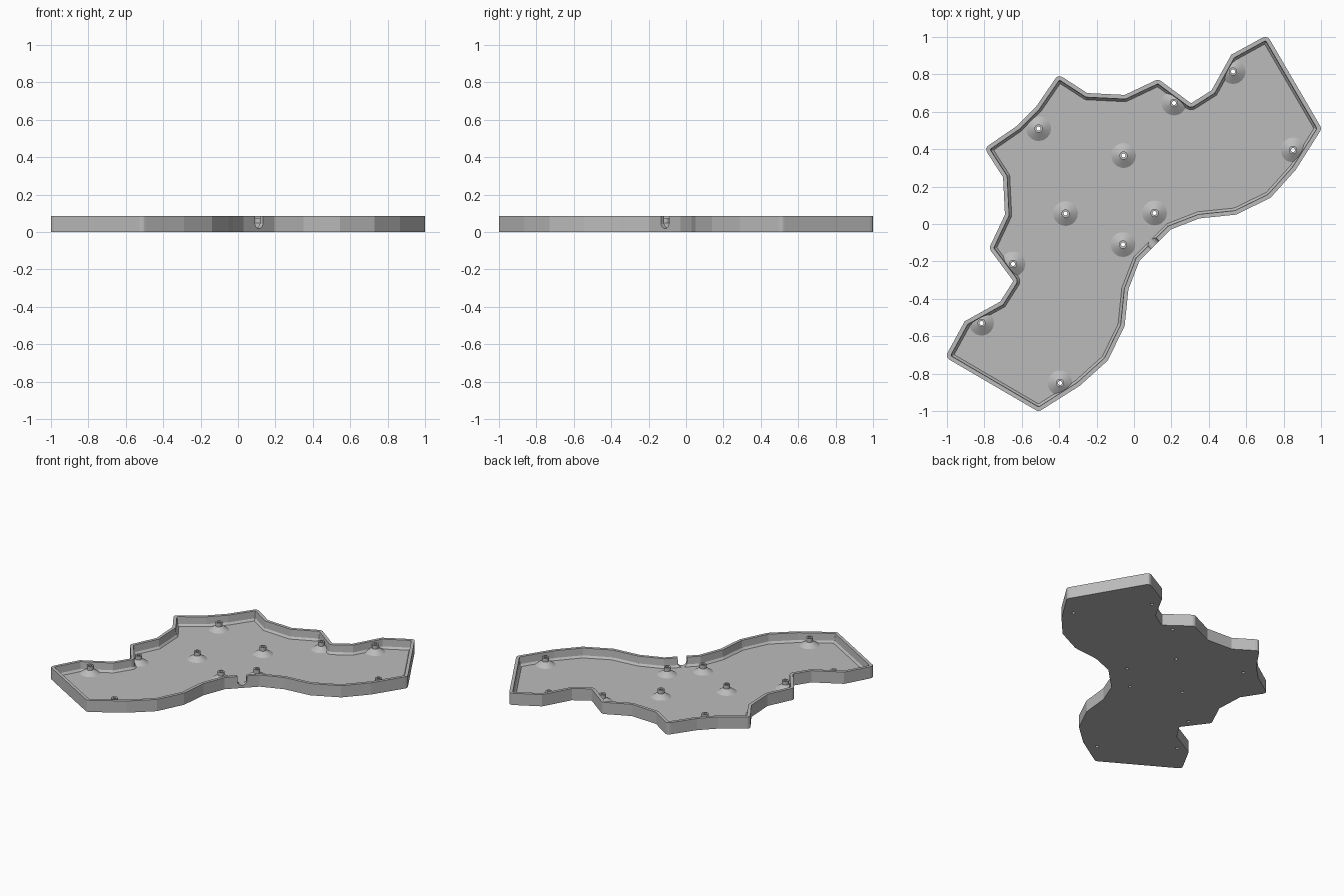
import bpy, bmesh, math
from mathutils import Vector, Matrix

if "Cube" in bpy.data.objects:
    bpy.data.objects.remove(bpy.data.objects["Cube"])

HEIGHT, FLOOR = 0.085, 0.02
grey = bpy.data.materials.new("plain grey")
grey.diffuse_color = (0.5, 0.5, 0.5, 1)
grey.use_nodes = True
grey.node_tree.nodes["Principled BSDF"].inputs["Base Color"].default_value = grey.diffuse_color

# Half of the outline, clockwise; the other half is mirrored across y = -x
half = [(-0.525, 0.625), (-0.405, 0.80), (-0.25, 0.70), (-0.05, 0.69), (0.13, 0.775),
        (0.305, 0.645), (0.415, 0.715), (0.52, 0.905), (0.712, 1.01), (1.004, 0.51),
        (0.865, 0.29), (0.73, 0.14), (0.545, 0.05), (0.35, 0.03), (0.195, -0.03)]
corners = [Vector(p) for p in half + [(-y, -x) for x, y in reversed(half)]]


def outline(inset, radius=0.03, steps=4):
    """Outline moved inward by inset, with rounded corners."""
    pts, n = [], len(corners)
    for i, p in enumerate(corners):
        d1 = (p - corners[i - 1]).normalized()
        d2 = (corners[(i + 1) % n] - p).normalized()
        n1, n2 = Vector((d1.y, -d1.x)), Vector((d2.y, -d2.x))   # inward normals
        q = p + (n1 + n2) * (inset / (1 + n1.dot(n2)))
        turn = d1.angle(d2)
        convex = d1.cross(d2) < 0
        if turn < math.radians(40):
            pts.append(q)
            continue
        r = max(radius - inset, 0.006) if convex else 0.012 + inset
        t = r * math.tan(turn / 2)
        a, b = q - d1 * t, q + d2 * t
        for k in range(steps + 1):
            f = k / steps
            pts.append(a * (1 - f) ** 2 + q * 2 * f * (1 - f) + b * f * f)
    return pts


def make_object(name, bm):
    bmesh.ops.recalc_face_normals(bm, faces=bm.faces)
    me = bpy.data.meshes.new(name)
    bm.to_mesh(me)
    bm.free()
    ob = bpy.data.objects.new(name, me)
    bpy.context.collection.objects.link(ob)
    me.materials.append(grey)
    return ob


def stacked(name, levels):
    """Solid made of outline loops given as (inset, z)."""
    bm = bmesh.new()
    loops = [[bm.verts.new((p.x, p.y, z)) for p in outline(i)] for i, z in levels]
    for a, b in zip(loops, loops[1:]):
        for k in range(len(a)):
            j = (k + 1) % len(a)
            bm.faces.new((a[k], a[j], b[j], b[k]))
    bm.faces.new(loops[0])
    bm.faces.new(loops[-1])
    return make_object(name, bm)


def boolean(ob, cutter, operation):
    m = ob.modifiers.new(operation.lower(), 'BOOLEAN')
    m.object, m.operation, m.solver = cutter, operation, 'EXACT'
    cutter.hide_render = True
    cutter.hide_set(True)


def smooth(ob):
    bpy.ops.object.select_all(action='DESELECT')
    ob.select_set(True)
    bpy.context.view_layer.objects.active = ob
    bpy.ops.object.shade_smooth_by_angle(angle=math.radians(30))


# Tray: outer wall, rim, slightly drafted inner wall, chamfer, floor
tray = stacked("tray", [(0, 0), (0, HEIGHT), (0.022, HEIGHT), (0.025, 0.034), (0.036, FLOOR)])
clip = stacked("standoff_clip", [(0.006, 0.005), (0.006, HEIGHT)])

# Cable slot with a rounded bottom, cut through the wall on the mirror axis
bm = bmesh.new()
R, MID = 0.031, 0.05
prof = [(R, 0.2)] + [(R * math.cos(a), MID - R * math.sin(a))
                     for a in (math.pi * k / 12 for k in range(13))] + [(-R, 0.2)]
rings = [[bm.verts.new((x, y, z)) for x, z in prof] for y in (-0.06, 0.06)]
for k in range(len(prof)):
    j = (k + 1) % len(prof)
    bm.faces.new((rings[0][k], rings[0][j], rings[1][j], rings[1][k]))
for r in rings:
    bm.faces.new(r)
bm.transform(Matrix.Translation((0.112, -0.112, 0)) @ Matrix.Rotation(math.pi / 4, 4, 'Z'))
slot = make_object("slot_cutter", bm)
boolean(tray, slot, 'DIFFERENCE')

# Screw standoffs: flared foot, straight post, through hole
spots = [(-0.51, 0.51), (-0.056, 0.366), (0.214, 0.647), (0.53, 0.815), (0.85, 0.396), (0.11, 0.059)]
spots += [(-y, -x) for x, y in spots[1:]]
HOLE = 0.011
section = [(HOLE, 0.008), (0.066, 0.008), (0.066, FLOOR), (0.022, 0.048), (0.022, 0.075), (HOLE, 0.075)]
holes = bmesh.new()
for n, (x, y) in enumerate(spots):
    bm = bmesh.new()
    seg = 32
    rings = [[bm.verts.new((x + r * math.cos(2 * math.pi * k / seg),
                            y + r * math.sin(2 * math.pi * k / seg), z)) for r, z in section]
             for k in range(seg)]
    for k in range(seg):
        a, b = rings[k], rings[(k + 1) % seg]
        for i in range(len(section)):
            j = (i + 1) % len(section)
            bm.faces.new((a[i], b[i], b[j], a[j]))
    post = make_object(f"standoff_{n + 1}", bm)
    smooth(post)
    boolean(post, clip, 'INTERSECT')
    bmesh.ops.create_cone(holes, cap_ends=True, segments=seg, radius1=HOLE, radius2=HOLE,
                          depth=0.1, matrix=Matrix.Translation((x, y, 0)))
hole_cutter = make_object("hole_cutter", holes)
boolean(tray, hole_cutter, 'DIFFERENCE')
